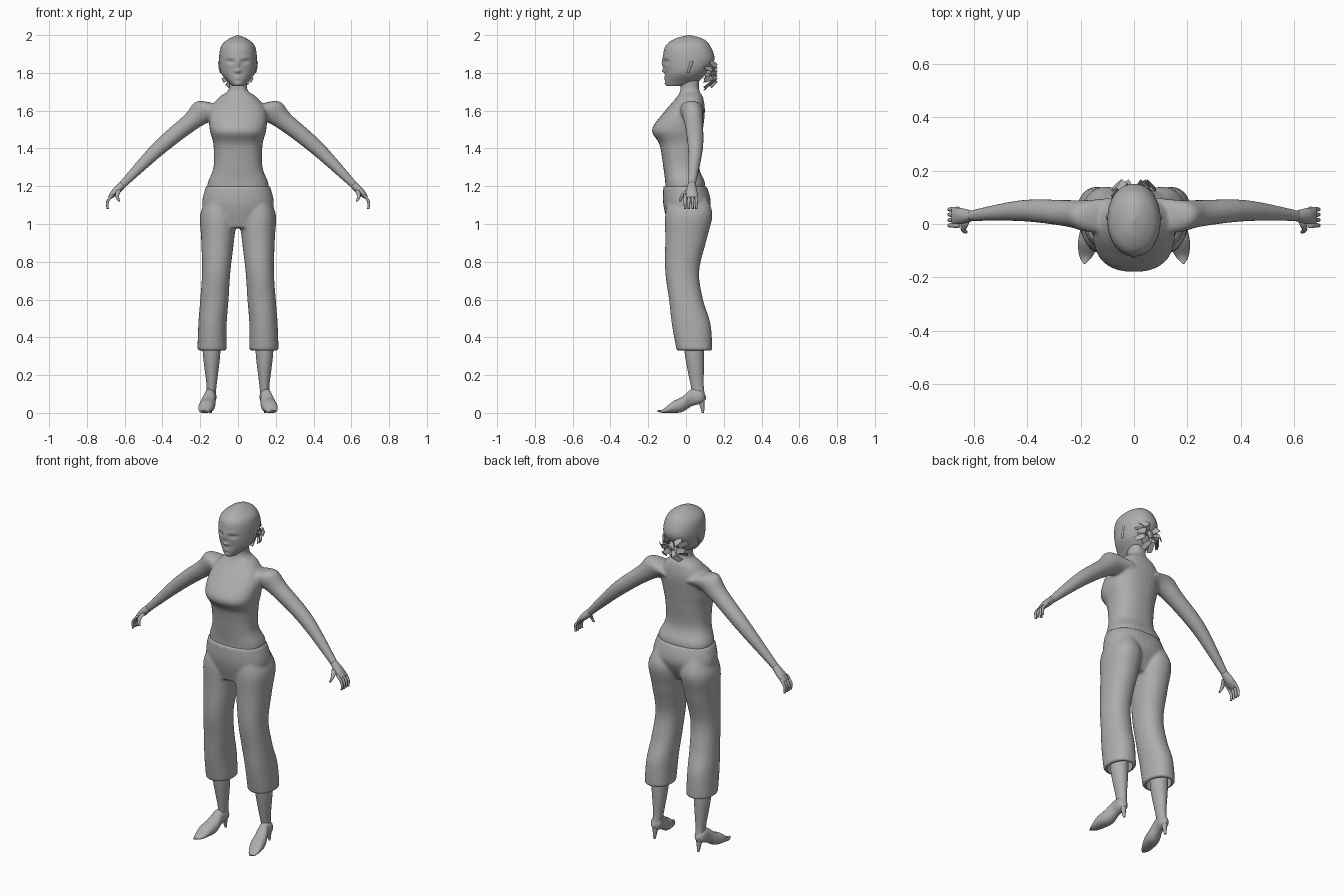
import bpy, bmesh, math, random
from mathutils import Vector

if "Cube" in bpy.data.objects:
    bpy.data.objects.remove(bpy.data.objects["Cube"])

X, Y, Z = Vector((1, 0, 0)), Vector((0, 1, 0)), Vector((0, 0, 1))
SLANT = (X + Z).normalized()
VOXEL = .008
SIDES = {"left": 1, "right": -1}

grey = bpy.data.materials.new("plain_grey")
grey.use_nodes = True
grey.diffuse_color = (.42, .42, .42, 1)
grey.node_tree.nodes["Principled BSDF"].inputs["Base Color"].default_value = grey.diffuse_color


def spline(rings, steps):
    """Smooth interpolation through rows of numbers."""
    rows = [Vector(ring) for ring in rings]
    padded = [rows[0]] + rows + [rows[-1]]
    smooth = []
    for before, start, end, after in zip(padded, padded[1:], padded[2:], padded[3:]):
        leave, arrive = (end - before) / 2, (after - start) / 2
        for step in range(steps):
            t = step / steps
            ease = t * t * (3 - 2 * t)
            smooth.append(start.lerp(end, ease) + leave * t * (1 - t) ** 2 - arrive * t * t * (1 - t))
    return smooth + [rows[-1]]


def loft(bm, rings, across=X, along=Y, power=2.0, segments=32, steps=8, side=1):
    """Skin rounded rings of centre, half width and half depth."""
    loops = []
    for x, y, z, width, depth in spline(rings, steps):
        loop = []
        for k in range(segments):
            angle = math.tau * k / segments
            c, s = math.cos(angle), math.sin(angle)
            c = math.copysign(abs(c) ** (2 / power), c)
            s = math.copysign(abs(s) ** (2 / power), s)
            point = Vector((x, y, z)) + across * c * width + along * s * depth
            loop.append(bm.verts.new((point.x * side, point.y, point.z)))
        loops.append(loop)
    faces = [bm.faces.new(loops[0]), bm.faces.new(loops[-1])]
    for low, high in zip(loops, loops[1:]):
        for k in range(segments):
            faces.append(bm.faces.new((low[k - 1], low[k], high[k], high[k - 1])))
    bmesh.ops.recalc_face_normals(bm, faces=faces)


def tube(bm, points, thick, thin, side=1):
    """Round rod that tapers evenly from thick to thin."""
    last = len(points) - 1
    radii = [thick + (thin - thick) * i / last for i in range(last + 1)]
    loft(bm, [(*p, r, r) for p, r in zip(points, radii)], segments=12, steps=4, side=side)


def slices(rows):
    """Turn rows of height, left, right, front and back into rings."""
    return [((l + r) / 2, (f + b) / 2, z, (r - l) / 2, (b - f) / 2) for z, l, r, f, b in rows]


def centred(rows):
    """Symmetric slices from rows of height, half width, front and back."""
    return slices([(z, -w, w, f, b) for z, w, f, b in rows])


def finish(name, bm, blend=False, smooth=True):
    mesh = bpy.data.meshes.new(name)
    bm.to_mesh(mesh)
    bm.free()
    mesh.materials.append(grey)
    for face in mesh.polygons:
        face.use_smooth = smooth
    part = bpy.data.objects.new(name, mesh)
    bpy.context.collection.objects.link(part)
    if blend:
        remesh = part.modifiers.new("blend", 'REMESH')
        remesh.mode, remesh.voxel_size, remesh.use_smooth_shade = 'VOXEL', VOXEL, True
        part.modifiers.new("soften", 'SMOOTH').iterations = 6
    return part


# Torso, neck and arms, blended into one skin
torso = centred([
    (1.18, .16, -.11, .1), (1.22, .16, -.11, .1), (1.3, .13, -.12, .07), (1.42, .13, -.14, .08),
    (1.5, .15, -.18, .09), (1.6, .15, -.11, .1), (1.67, .1, -.05, .09), (1.71, .05, -.03, .07),
    (1.78, .05, -.03, .07)])
arm = [(.08, .03, 1.6, .05, .07), (.17, .03, 1.6, .07, .06), (.25, .04, 1.54, .05, .05),
       (.42, .05, 1.4, .04, .04), (.62, .03, 1.2, .02, .02)]
bm = bmesh.new()
loft(bm, torso, power=2.4)
for side in SIDES.values():
    loft(bm, arm, SLANT, Y, side=side)
finish("upper_body", bm, blend=True)

# Hands with hanging fingers and a forward thumb
palm = [(.61, .03, 1.21, .02, .02), (.65, .03, 1.17, .02, .03), (.68, .03, 1.14, .01, .03)]
for label, side in SIDES.items():
    bm = bmesh.new()
    loft(bm, palm, SLANT, Y, side=side)
    for finger in range(4):
        y = .055 - finger * .02
        tube(bm, [(.66, y, 1.16), (.69, y, 1.12), (.69, y, 1.08)], .01, .006, side)
    tube(bm, [(.63, .01, 1.18), (.64, -.02, 1.15), (.63, -.03, 1.12)], .014, .006, side)
    finish(label + "_hand", bm)

# Head with sculpted face
skull = centred([
    (1.73, .03, -.1, 0), (1.75, .05, -.11, .06), (1.8, .09, -.11, .11), (1.87, .1, -.12, .15),
    (1.94, .09, -.11, .13), (1.98, .05, -.06, .09), (2, .001, .01, .02)])
bm = bmesh.new()
loft(bm, skull, power=2.1, segments=96, steps=10)
# Each feature: sideways offset, height, width, tallness, projection
features = {
    "bridge": (0, 1.85, .01, .03, .01), "nose": (0, 1.81, .015, .01, .016),
    "socket": (.04, 1.86, .02, .01, -.01), "brow": (.04, 1.88, .03, .01, .003),
    "lips": (0, 1.775, .02, .01, .008), "mouth": (0, 1.775, .03, .003, -.005),
    "chin": (0, 1.74, .02, .01, .005)}
for vert in bm.verts:
    if vert.co.y < -.02:
        x, z = abs(vert.co.x), vert.co.z
        vert.co.y -= sum(push * math.exp(-((x - cx) / wide) ** 2 - ((z - cz) / tall) ** 2)
                         for cx, cz, wide, tall, push in features.values())
finish("head", bm)

# Ears
bm = bmesh.new()
for side in SIDES.values():
    tube(bm, [(.09, .01, 1.8), (.095, .02, 1.83), (.095, .03, 1.86)], .006, .01, side)
finish("ears", bm)

# Tied hair: a small knot with flat fanned locks
random.seed(4)
knot = Vector((0, .13, 1.8))
bm = bmesh.new()
loft(bm, [(*(knot - Y * .03), .03, .03), (*knot, .03, .03), (*(knot + Y * .02), .01, .01)], X, Z, segments=10, steps=2)
for side in SIDES.values():
    for lock, angle in enumerate(range(-75, 50, 24)):
        turn = math.radians(angle)
        out = Vector((side * math.cos(turn), 0, math.sin(turn)))
        outer = lock % 2
        across = Vector((-out.z, outer - .5, out.x)).normalized()
        root = knot + out * .01
        bend = root + out * .04 + Y * (.03 if outer else .01)
        tip = root + out * random.uniform(.07, .085) - Y * (0 if outer else .03)
        rows = [[bm.verts.new(p + across * w * d) for d in (-1, 1)]
                for p, w in ((root, .01), (bend, .017), (tip, .014))]
        for (a, b), (c, d) in zip(rows, rows[1:]):
            bm.faces.new((a, b, d, c))
hair = finish("tied_hair", bm, smooth=False)
hair.modifiers.new("thickness", 'SOLIDIFY').thickness = .004

# Cropped trousers: hips and two legs blended
hips = centred([(1.2, .17, -.12, .11), (1.1, .19, -.12, .13), (.98, .15, -.09, .07)])
trouser_leg = slices([
    (1.14, .05, .16, -.09, .11), (1.05, .01, .2, -.11, .14), (.92, .02, .195, -.11, .11),
    (.75, .04, .19, -.11, .07), (.6, .05, .2, -.09, .09), (.47, .06, .21, -.075, .13),
    (.33, .06, .215, -.05, .14)])
bm = bmesh.new()
loft(bm, hips, power=2.2)
for side in SIDES.values():
    loft(bm, trouser_leg, power=2.2, side=side)
trousers = finish("trousers", bm, blend=True)

# Hollow the hems
x, y, z, width, depth = trouser_leg[-1]
bm = bmesh.new()
for side in SIDES.values():
    loft(bm, [(x, y, z + lift, width - .015, depth - .015) for lift in (-.05, .06)], side=side)
cutter = finish("hem_cutter", bm)
cutter.hide_render = True
cutter.hide_set(True)
recess = trousers.modifiers.new("hem_recess", 'BOOLEAN')
recess.operation, recess.object = 'DIFFERENCE', cutter

# Lower legs and heeled shoes
shin = [(.14, .04, .42, .05, .05), (.14, .045, .3, .045, .05), (.14, .06, .14, .026, .034),
        (.145, .07, .08, .026, .034)]
shoe = [(.145, .105, .08, .005, .01), (.145, .08, .085, .03, .035), (.15, .03, .08, .03, .045),
        (.16, -.02, .045, .04, .04), (.17, -.07, .03, .04, .03), (.18, -.12, .01, .025, .01),
        (.185, -.15, .01, .003, .004)]
for label, side in SIDES.items():
    bm = bmesh.new()
    loft(bm, shin, side=side)
    finish(label + "_lower_leg", bm)
    bm = bmesh.new()
    loft(bm, shoe, X, Z, power=2.2, side=side)
    tube(bm, [(.145, .08, .08), (.145, .085, .04), (.145, .09, 0)], .02, .006, side)
    finish(label + "_shoe", bm)
